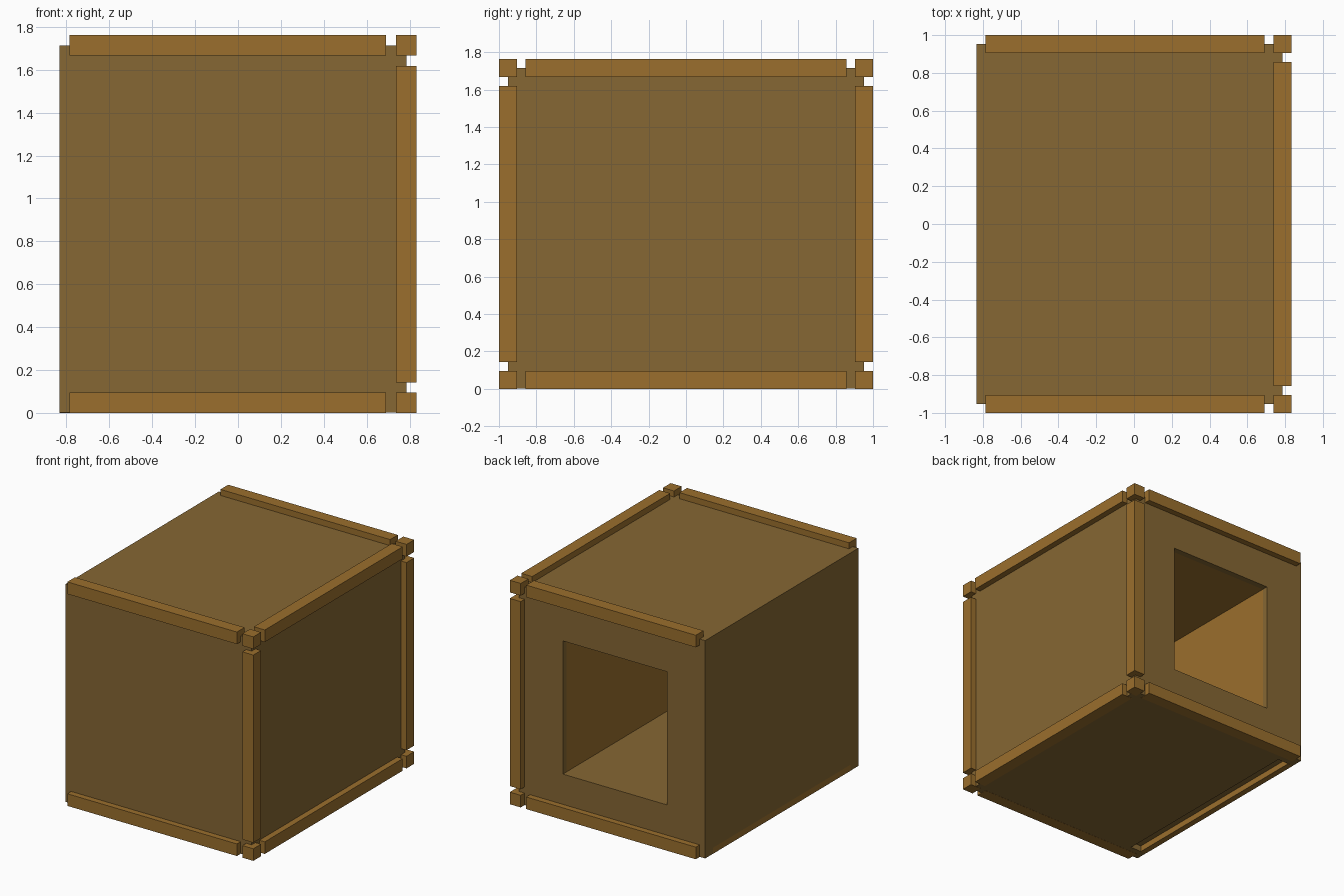
import bpy, bmesh
from mathutils import Vector

cube = bpy.data.objects.get("Cube")
if cube:
    bpy.data.objects.remove(cube, do_unlink=True)

U = 1 / 21                       # grid unit: whole model is 35 x 42 x 37 units
OFFSET = Vector((-17.5, -21, 0))


def linear(c):
    c /= 255
    return c / 12.92 if c <= 0.04045 else ((c + 0.055) / 1.055) ** 2.4


def material(name, rgb):
    m = bpy.data.materials.new(name)
    col = (*[linear(c) for c in rgb], 1)
    m.use_nodes = True
    m.diffuse_color = col
    m.node_tree.nodes["Principled BSDF"].inputs["Base Color"].default_value = col
    return m


TIMBER = material("warm timber", (155, 111, 45))
PANEL = material("dull panel", (134, 103, 51))


def make_object(name, bm, mats):
    bmesh.ops.recalc_face_normals(bm, faces=bm.faces)
    me = bpy.data.meshes.new(name)
    bm.to_mesh(me)
    bm.free()
    for m in mats:
        me.materials.append(m)
    ob = bpy.data.objects.new(name, me)
    bpy.context.collection.objects.link(ob)
    return ob


def box(name, lo, hi, mat):
    """Box between two corners given in grid units."""
    bm = bmesh.new()
    bmesh.ops.create_cube(bm, size=1)
    lo, hi = Vector(lo), Vector(hi)
    for v in bm.verts:
        v.co = Vector([(lo[i] + (v.co[i] + 0.5) * (hi[i] - lo[i]) + OFFSET[i]) * U
                       for i in range(3)])
    return make_object(name, bm, [mat])


# Body: a rectangular cross-section with an open cavity at the back
def ring(bm, y, x0, x1, z0, z1):
    return [bm.verts.new((Vector((x, y, z)) + OFFSET) * U)
            for x, z in ((x0, z0), (x1, z0), (x1, z1), (x0, z1))]


bm = bmesh.new()
outer, hole = (0, 34, 0.02, 36), (7, 26, 7, 29)
front = ring(bm, 1, *outer)
back = ring(bm, 41, *outer)
mouth = ring(bm, 41, *hole)
rim = ring(bm, 40, *hole)
end = ring(bm, 7, *hole)
bm.faces.new(front)
end_face = bm.faces.new(end)
end_face.material_index = 1
for i in range(4):
    j = (i + 1) % 4
    for a, b in ((front, back), (back, mouth), (mouth, rim), (rim, end)):
        f = bm.faces.new((a[i], a[j], b[j], b[i]))
        # cavity walls and ceiling are timber, cavity floor matches the panels
        f.material_index = int(a is rim and i != 0)
body = make_object("body", bm, [PANEL, TIMBER])

# Channel cut under the plain side, with a timber sill along its outer edge
cutter = box("channel_cutter", (-1, 3, -1), (3, 39, 1), PANEL)
cutter.hide_render = True
cutter.hide_set(True)
cut = body.modifiers.new("channel", "BOOLEAN")
cut.operation = "DIFFERENCE"
cut.solver = "EXACT"
cut.object = cutter
bpy.context.view_layer.objects.active = body
bpy.ops.object.modifier_apply(modifier=cut.name)
bpy.data.objects.remove(cutter, do_unlink=True)
box("right_sill", (0, 3, 0), (1, 39, 1), TIMBER)

# Edge beams and corner blocks, mirrored front/back and bottom/top
for y, yname in ((0, "front"), (40, "back")):
    box(f"{yname}_post", (33, y, 3), (35, y + 2, 34), TIMBER)
    for z, zname in ((0, "lower"), (35, "upper")):
        box(f"{yname}_{zname}_beam", (1, y, z), (32, y + 2, z + 2), TIMBER)
        box(f"{yname}_{zname}_corner_block", (33, y, z), (35, y + 2, z + 2), TIMBER)
for z, zname in ((0, "lower"), (35, "upper")):
    box(f"left_{zname}_beam", (33, 3, z), (35, 39, z + 2), TIMBER)
